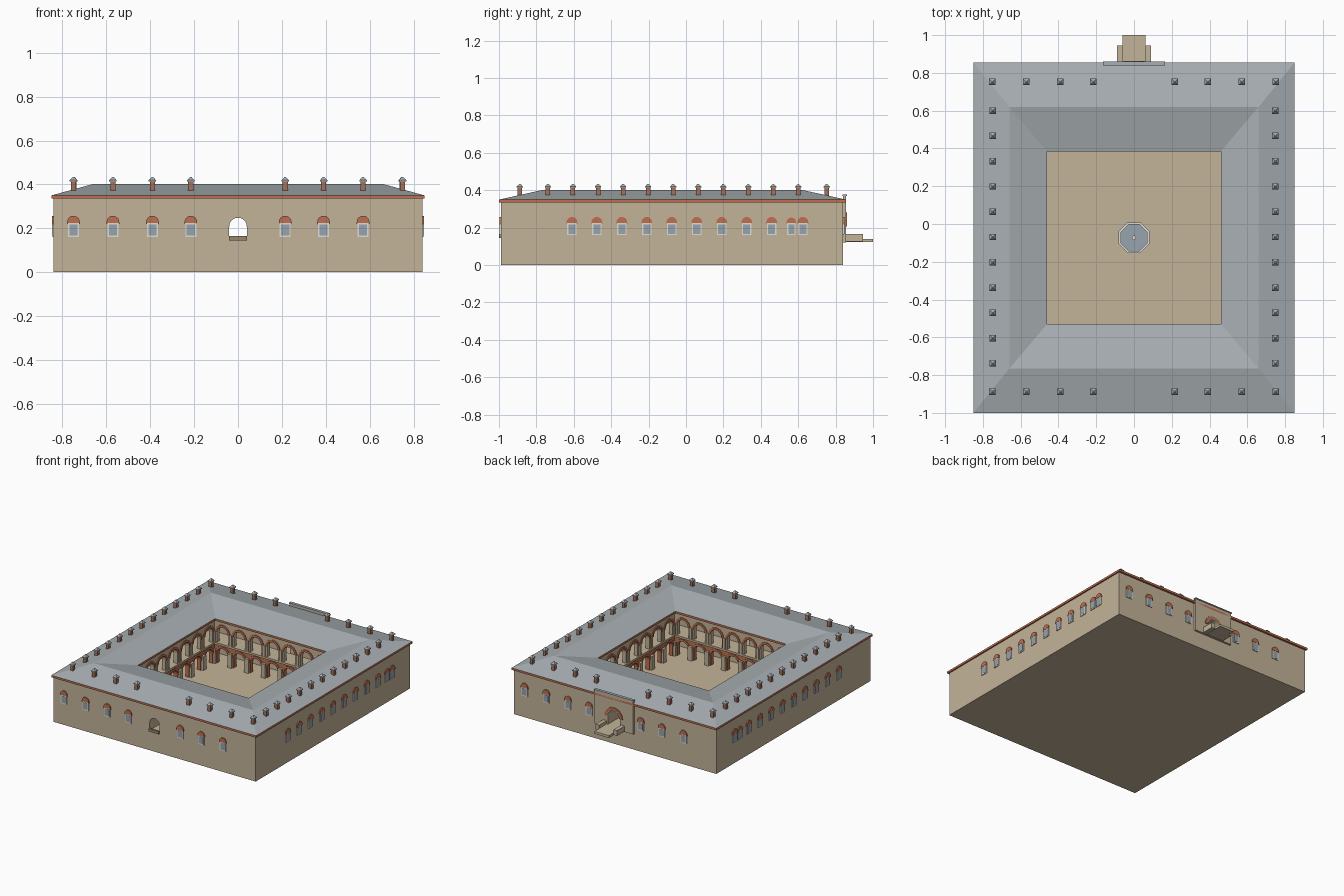
import bpy, bmesh, math
from mathutils import Matrix, Vector

if "Cube" in bpy.data.objects:
    bpy.data.objects.remove(bpy.data.objects["Cube"])


def lin(c):
    c /= 255
    return c / 12.92 if c <= 0.04045 else ((c + 0.055) / 1.055) ** 2.4


def material(name, r, g, b):
    m = bpy.data.materials.new(name)
    m.diffuse_color = (lin(r), lin(g), lin(b), 1)
    m.use_nodes = True
    m.node_tree.nodes["Principled BSDF"].inputs["Base Color"].default_value = m.diffuse_color
    return m


PLASTER = material("tan plaster", 196, 180, 153)
SLATE = material("grey slate", 168, 175, 179)
BRICK = material("red brick", 192, 112, 80)
CHIMNEY = material("chimney brick", 165, 112, 90)
FRAME = material("pale frame", 222, 221, 214)
GLASS = material("blue grey glass", 150, 163, 174)
STONE = material("brown stone", 152, 134, 108)

parts = {}
I = Matrix.Identity(4)


def part(name, mat):
    """Mesh under construction for a named part."""
    if name not in parts:
        parts[name] = (bmesh.new(), mat)
    return parts[name][0]


def prism(bm, pts, y0, y1, M=I):
    """Extrude an (x, z) outline from y0 to y1."""
    a = [bm.verts.new(M @ Vector((x, y0, z))) for x, z in pts]
    b = [bm.verts.new(M @ Vector((x, y1, z))) for x, z in pts]
    bm.faces.new(a)
    bm.faces.new(b[::-1])
    for i in range(len(a)):
        j = (i + 1) % len(a)
        bm.faces.new((a[i], b[i], b[j], a[j]))


def box(bm, x0, x1, y0, y1, z0, z1, M=I):
    prism(bm, [(x0, z0), (x1, z0), (x1, z1), (x0, z1)], y0, y1, M)


def arc(cx, cz, r, a0=0, a1=180, n=10):
    return [(cx + r * math.cos(math.radians(a0 + (a1 - a0) * i / n)),
             cz + r * math.sin(math.radians(a0 + (a1 - a0) * i / n))) for i in range(n + 1)]


def loft(bm, loops, closed=True):
    """Join successive loops of points with quads."""
    rows = [[bm.verts.new(p) for p in l] for l in loops]
    for k in range(len(rows) if closed else len(rows) - 1):
        a, b = rows[k], rows[(k + 1) % len(rows)]
        for i in range(len(a)):
            j = (i + 1) % len(a)
            bm.faces.new((a[i], a[j], b[j], b[i]))
    return rows


def rect(x, y0, y1, z):
    return [(-x, y0, z), (x, y0, z), (x, y1, z), (-x, y1, z)]


def side(k, x, y):
    return Matrix.Translation((x, y, 0)) @ Matrix.Rotation(k * math.pi / 2, 4, 'Z')


def holed_wall(bm, half, z0, z1, y0, y1, w, bottom, spring):
    """Wall with an arched opening, built as two mirrored halves."""
    pts = [(0, z0), (half, z0), (half, z1), (0, z1)]
    pts += arc(0, spring, w, 90, 0, 6) + [(w, bottom), (0, bottom)]
    for s in (1, -1):
        prism(bm, [(s * x, z) for x, z in pts], y0, y1)


CY, G, TOP = -0.0725, 0.62, 0.337      # court centre, gallery half size, wall top

# outer walls, front and back pierced by arched openings
walls = part("outer_walls", PLASTER)
holed_wall(walls, 0.84, 0, TOP, -0.99, CY - G, 0.04, 0.15, 0.208)
holed_wall(walls, 0.84, 0, TOP, CY + G, 0.84, 0.05, 0.14, 0.205)
for s in (1, -1):
    box(walls, min(s * G, s * 0.84), max(s * G, s * 0.84), CY - G, CY + G, 0, TOP)
box(part("courtyard_floor", PLASTER), -G, G, CY - G, CY + G, 0, 0.006)

# eaves band and hipped roof ring
O, R = (0.85, -1.0, 0.855), (0.66, -0.765, 0.62)
N = (0.46, CY - 0.4575, CY + 0.4575)
loft(part("eaves_band", BRICK), [rect(*O, 0.335), rect(*O, 0.35), rect(*N, 0.35), rect(*N, 0.335)])
loft(part("roof", SLATE), [rect(*O, 0.35), rect(*R, 0.402), rect(*N, 0.35)])

# courtyard arcades, seven bays on each side, two storeys
A, BAYS = 0.485, 7
BW = 2 * A / BAYS
upper, lower = part("upper_arcade", PLASTER), part("lower_arcade", BRICK)
rings, piers = part("arcade_arch_rings", BRICK), part("arcade_piers", PLASTER)
gallery = part("gallery_floor", PLASTER)
loft(gallery, [rect(h, CY - h, CY + h, z) for h, z in
               ((A - 0.01, 0.148), (A - 0.01, 0.163), (G, 0.163), (G, 0.148))])
for k in range(4):
    M = side(k, 0, CY)
    for i in range(BAYS):
        c = -A + BW * (i + 0.5)
        for bm, z0, z1, spring in ((upper, 0.163, 0.336, 0.24), (lower, 0.006, 0.148, 0.08)):
            w = 0.046
            pts = [(c + w, z0), (c + BW / 2, z0), (c + BW / 2, z1), (c - BW / 2, z1),
                   (c - BW / 2, z0), (c - w, z0)] + arc(c, spring, w, 180, 0)
            prism(bm, pts, -A, -A - 0.03, M)
            ring = arc(c, spring, w) + arc(c, spring, 0.062, 180, 0)
            prism(rings, ring, -A + 0.006, -A, M)
    for i in range(BAYS + 1):
        c = -A + BW * i
        box(piers, c - 0.017, c + 0.017, -A, -A + 0.018, 0.006, 0.11, M)
        box(piers, c - 0.01, c + 0.01, -A, -A + 0.009, 0.163, 0.245, M)

# windows: pale frame, glass plate, brick arch above
frames, panes = part("window_frames", FRAME), part("window_glass", GLASS)
heads = part("window_brick_arches", BRICK)


def window(u, M, w=0.025):
    box(frames, u - w, u + w, -0.006, 0, 0.16, 0.224, M)
    box(panes, u - w + 0.006, u + w - 0.006, -0.007, 0, 0.167, 0.218, M)
    prism(heads, [(u + w + 0.004, 0.218)] + arc(u, 0.228, w + 0.004)
          + [(u - w - 0.004, 0.218), (u - w, 0.224), (u + w, 0.224)], -0.008, 0, M)


ends = [-0.75, -0.57, -0.39, -0.215, 0.215, 0.39, 0.57]
flank = [-0.61 + 0.1335 * i for i in range(9)]
for u in ends:
    window(u, side(0, 0, -0.99))
    window(u, side(2, 0, 0.84))
for s, k in ((1, 1), (-1, 3)):
    for u in flank + [0.625]:
        window(s * u, side(k, s * 0.84, 0))
    window(s * 0.563, side(k, s * 0.84, 0), 0.022)

# front sill
box(part("front_sill", STONE), -0.042, 0.042, -1.0, -0.985, 0.145, 0.165)

# back portal: raised panel, cap, brick arch, landing and parapets
holed_wall(part("portal_panel", PLASTER), 0.16, 0.12, 0.368, 0.84, 0.855, 0.05, 0.14, 0.205)
box(part("portal_cap", SLATE), -0.163, 0.163, 0.838, 0.86, 0.368, 0.376)
prism(part("portal_arch", BRICK), arc(0, 0.205, 0.055) + arc(0, 0.205, 0.075, 180, 0), 0.855, 0.861)
prism(part("portal_trim", FRAME), arc(0, 0.205, 0.05) + arc(0, 0.205, 0.055, 180, 0), 0.855, 0.862)
box(part("portal_landing", PLASTER), -0.06, 0.06, 0.855, 1.0, 0.122, 0.14)
for s in (-1, 1):
    box(part("portal_parapets", PLASTER), min(s * 0.06, s * 0.09), max(s * 0.06, s * 0.09),
        0.855, 0.945, 0.125, 0.165)

# chimneys with pyramid caps around the roof
spots = [(s * x, y) for s in (1, -1) for x in (0.215, 0.39, 0.57, 0.75) for y in (0.752, -0.888)]
spots += [(s * 0.748, 0.6 - 0.1338 * i) for s in (1, -1) for i in range(11)]
stacks, caps = part("chimney_stacks", CHIMNEY), part("chimney_caps", SLATE)
for x, y in spots:
    box(stacks, x - 0.012, x + 0.012, y - 0.012, y + 0.012, 0.365, 0.416)
    rows = loft(caps, [[(x + a * h, y + b * h, z) for a, b in ((-1, -1), (1, -1), (1, 1), (-1, 1))]
                       for h, z in ((0.017, 0.414), (0.017, 0.419), (0.003, 0.434))], False)
    caps.faces.new(rows[0][::-1])
    caps.faces.new(rows[-1])


# octagonal fountain
def ngon(r, z, n=8):
    return [(r * math.cos((i + 0.5) * math.tau / n), CY + r * math.sin((i + 0.5) * math.tau / n), z)
            for i in range(n)]


loft(part("fountain_basin", FRAME), [ngon(0.088, 0.006), ngon(0.088, 0.035), ngon(0.075, 0.035), ngon(0.075, 0.006)])
water = part("fountain_water", GLASS)
water.faces.new([water.verts.new(p) for p in ngon(0.075, 0.026)])
spout = part("fountain_spout", FRAME)
rows = loft(spout, [ngon(0.012, 0.02), ngon(0.012, 0.05)], False)
spout.faces.new(rows[1])

# turn every part into an object
for name, (bm, mat) in parts.items():
    bmesh.ops.recalc_face_normals(bm, faces=bm.faces)
    if name == "fountain_water":
        for f in bm.faces:
            if f.normal.z < 0:
                f.normal_flip()
    me = bpy.data.meshes.new(name)
    bm.to_mesh(me)
    bm.free()
    me.materials.append(mat)
    bpy.context.collection.objects.link(bpy.data.objects.new(name, me))
